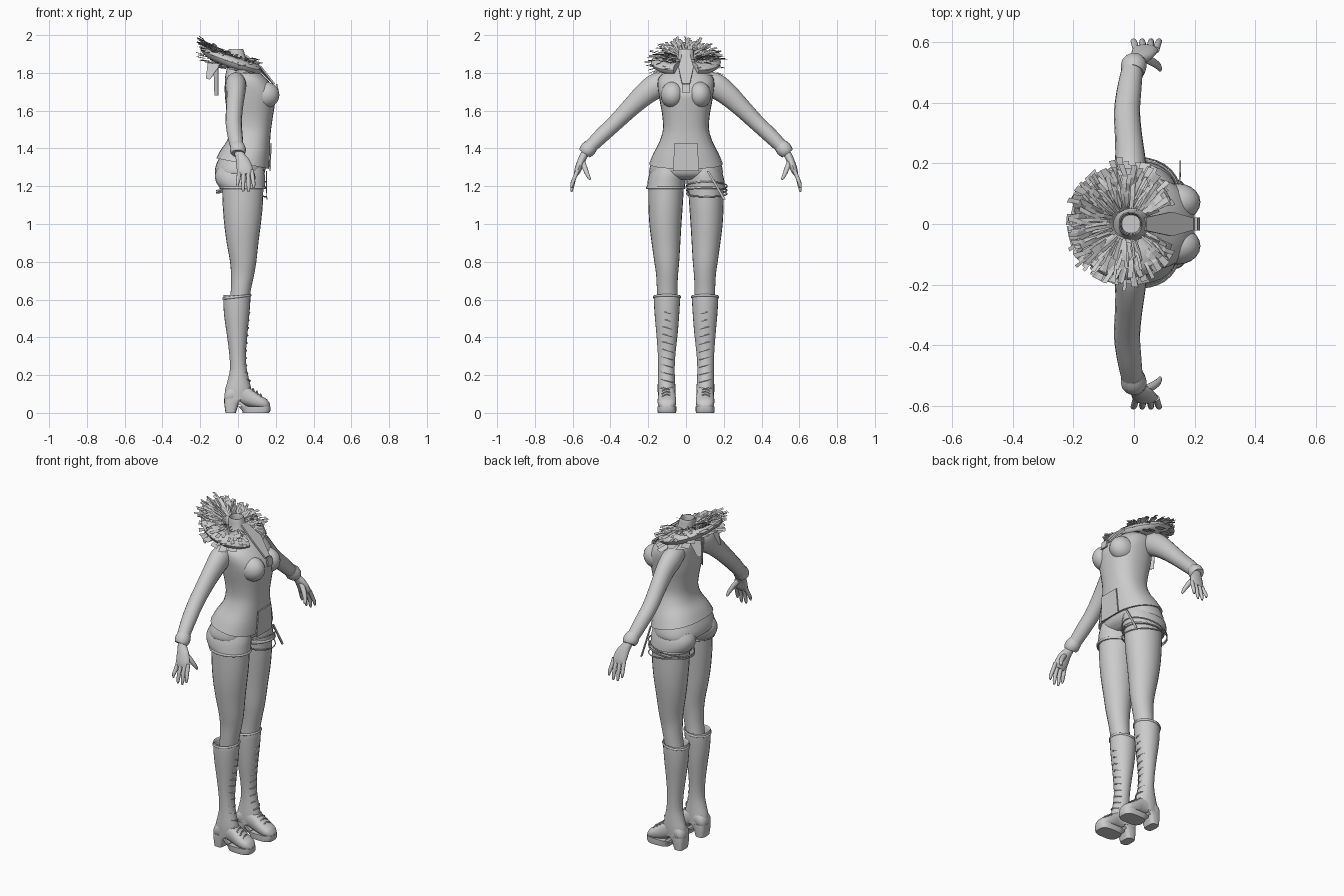
import bpy, bmesh, math, random
from mathutils import Vector as V

if "Cube" in bpy.data.objects:
    bpy.data.objects.remove(bpy.data.objects["Cube"])
random.seed(4)
GREY = bpy.data.materials.new("plain grey")
GREY.diffuse_color = (0.6, 0.6, 0.6, 1)
GREY.use_nodes = True
GREY.node_tree.nodes["Principled BSDF"].inputs["Base Color"].default_value = GREY.diffuse_color


def finish(name, bm, mirror=False, smooth=True):
    bmesh.ops.recalc_face_normals(bm, faces=bm.faces)
    me = bpy.data.meshes.new(name)
    bm.to_mesh(me)
    bm.free()
    ob = bpy.data.objects.new(name, me)
    bpy.context.collection.objects.link(ob)
    me.materials.append(GREY)
    if mirror:
        ob.modifiers.new("mirror", 'MIRROR').use_axis = (False, True, False)
    if smooth:
        bpy.ops.object.select_all(action='DESELECT')
        bpy.context.view_layer.objects.active = ob
        ob.select_set(True)
        bpy.ops.object.shade_smooth_by_angle(angle=math.radians(45))
    return ob


def spline(rows, sub):
    """Catmull-Rom resampling of rows of numbers."""
    out = []
    for i in range(len(rows) - 1):
        a, b, c, d = rows[max(i-1, 0)], rows[i], rows[i+1], rows[min(i+2, len(rows)-1)]
        for k in range(sub):
            t = k / sub
            out.append([0.5*(2*q + (r-p)*t + (2*p-5*q+4*r-s)*t*t + (3*q-p-3*r+s)*t**3)
                        for p, q, r, s in zip(a, b, c, d)])
    return out + [list(rows[-1])]


def skin(bm, rings, closed=False, caps=True):
    vs = [[bm.verts.new(p) for p in r] for r in rings]
    n = len(vs[0])
    for a, b in zip(vs, vs[1:] + (vs[:1] if closed else [])):
        for j in range(n):
            bm.faces.new((a[j], a[(j+1) % n], b[(j+1) % n], b[j]))
    if caps and not closed:
        bm.faces.new(vs[0])
        bm.faces.new(vs[-1])


def column(name, rows, n=24, sub=3, tilt=0, power=1.0, mirror=False, caps=True):
    """Upright loft; rows are z, x0, x1, y0, y1. The tilt fades out upward."""
    rings = []
    for z, x0, x1, y0, y1 in spline(rows, sub):
        f = tilt * max(0, 1 - (z - rows[0][0]) / 0.15)
        ring = []
        for j in range(n):
            c, s = math.cos(2*math.pi*j/n), math.sin(2*math.pi*j/n)
            x = (x0+x1)/2 + (x1-x0)/2 * math.copysign(abs(c)**power, c)
            y = (y0+y1)/2 + (y1-y0)/2 * math.copysign(abs(s)**power, s)
            ring.append((x, y, z + f*x))
        rings.append(ring)
    bm = bmesh.new()
    skin(bm, rings, caps=caps)
    return finish(name, bm, mirror)


def limb(name, rows, n=16, sub=3, closed=False, mirror=True):
    """Tube along a path; rows are x, y, z, radius in x, radius across."""
    rows = rows if closed else spline(rows, sub)
    pts = [V(r[:3]) for r in rows]
    rings = []
    for i, r in enumerate(rows):
        a, b = pts[i-1] if i or closed else pts[0], pts[(i+1) % len(pts)] if closed else pts[min(i+1, len(pts)-1)]
        t = (b - a).normalized()
        ref = V((0, 0, 1)) if closed else V((1, 0, 0))
        u = (ref - t*ref.dot(t)).normalized()
        w = t.cross(u)
        rings.append([pts[i] + u*r[3]*math.cos(2*math.pi*j/n) + w*r[4]*math.sin(2*math.pi*j/n) for j in range(n)])
    bm = bmesh.new()
    skin(bm, rings, closed)
    return finish(name, bm, mirror)


def hoop(name, c, rx, ry, slope, r, mirror=True, n=28):
    """Tilted band round a limb."""
    rows = []
    for i in range(n):
        a = 2*math.pi*i/n
        x, y = rx*math.cos(a), ry*math.sin(a)
        rows.append((c[0]+x, c[1]+y, c[2]+slope*x, r, r*0.7))
    return limb(name, rows, 8, closed=True, mirror=mirror)


def plate(name, outline, depth, mirror=False):
    """Thin panel from a 3D outline."""
    bm = bmesh.new()
    f = bm.faces.new([bm.verts.new(p) for p in outline])
    g = bmesh.ops.extrude_face_region(bm, geom=[f])
    bmesh.ops.translate(bm, vec=depth, verts=[v for v in g["geom"] if isinstance(v, bmesh.types.BMVert)])
    return finish(name, bm, mirror, False)


# Jacket body with the neck, hollow at the top
column("jacket", [
    (1.325, -.115, .165, -.195, .195), (1.38, -.092, .168, -.172, .172), (1.44, -.058, .17, -.14, .14),
    (1.50, -.045, .175, -.122, .122), (1.57, -.052, .185, -.125, .125), (1.64, -.065, .196, -.137, .137),
    (1.69, -.07, .2, -.145, .145), (1.74, -.07, .175, -.15, .15), (1.78, -.068, .14, -.14, .14),
    (1.82, -.06, .095, -.09, .09), (1.86, -.05, .05, -.05, .05), (1.92, -.05, .03, -.04, .04),
    (1.92, -.044, .024, -.034, .034), (1.86, -.04, .02, -.03, .03)], n=32, tilt=-.2, power=.85)

# Bust
bm = bmesh.new()
bmesh.ops.create_uvsphere(bm, u_segments=20, v_segments=12, radius=1)
for v in bm.verts:
    v.co = (.143 + .076*v.co.x, .072 + .062*v.co.y, 1.683 + .07*v.co.z)
finish("bust", bm, True)

# Front panel, side seams of the panel and zip pull
plate("front_panel", [(.166, -.07, 1.28), (.166, .07, 1.28), (.171, .06, 1.43), (.171, -.06, 1.43)], (.007, 0, 0))
plate("zip_pull", [(.208, -.022, 1.695), (.208, .022, 1.695), (.2, .022, 1.74), (.2, -.022, 1.74)], (.009, 0, 0))
plate("throat_flap", [(.035, -.022, 1.89), (.035, .022, 1.89), (.12, .04, 1.825), (.19, .02, 1.735),
                      (.19, -.02, 1.735), (.12, -.04, 1.825)], (.006, 0, .008))

# Shorts
column("shorts_seat", [(1.235, -.07, .1, -.14, .14), (1.26, -.118, .135, -.19, .19), (1.30, -.12, .148, -.192, .192),
                       (1.35, -.1, .155, -.175, .175)], n=32, power=.85)
column("shorts_leg", [(1.187, -.092, .142, .008, .206), (1.22, -.115, .142, .003, .204),
                      (1.26, -.122, .142, .0, .196), (1.3, -.105, .135, .01, .18)], mirror=True)
hoop("shorts_hem", (.025, .107, 1.192), .119, .1, 0, .007)
for i, (z, sl) in enumerate([(1.2, .18), (1.178, .1), (1.16, -.12)]):
    hoop(f"thigh_strap_{i+1}", (.018, .11, z), .132, .108, sl, .004, mirror=False)
plate("strap_tail", [(.148, .11, 1.28), (.148, .122, 1.28), (.15, .21, 1.13), (.15, .195, 1.13)], (.005, 0, 0))

# Legs
column("leg", [(.56, -.05, .055, .045, .15), (.65, -.038, .068, .046, .154), (.73, -.037, .085, .042, .158),
               (.8, -.042, .097, .036, .168), (.9, -.06, .108, .03, .182), (1.0, -.073, .121, .024, .194),
               (1.1, -.081, .131, .017, .199), (1.22, -.085, .135, .01, .2)], mirror=True)

# Boots: shaft, rim, foot, sole, heel and laces
column("boot_shaft", [(.07, -.07, .06, .055, .147), (.12, -.069, .07, .055, .15), (.17, -.055, .06, .058, .149),
                      (.23, -.043, .047, .06, .147), (.31, -.046, .042, .056, .149), (.42, -.06, .05, .044, .157),
                      (.52, -.074, .06, .036, .166), (.615, -.078, .066, .031, .171),
                      (.615, -.07, .058, .039, .163), (.56, -.06, .05, .045, .155)], mirror=True)
hoop("boot_rim", (-.006, .101, .614), .073, .071, .12, .006)
foot = []
for x, z0, z1, h in spline([(-.072, .06, .1, .025), (-.055, .05, .13, .045), (0, .05, .165, .046), (.05, .035, .145, .045),
                            (.09, .025, .113, .049), (.13, .02, .086, .048), (.155, .02, .07, .038), (.17, .025, .045, .018)], 3):
    foot.append([(x, .101 + h*math.cos(2*math.pi*j/20),
                  (z0+z1)/2 + (z1-z0)/2*math.copysign(abs(math.sin(2*math.pi*j/20))**.75, math.sin(2*math.pi*j/20)))
                 for j in range(20)])
bm = bmesh.new()
skin(bm, foot)
finish("boot_foot", bm, True)
column("boot_sole", [(0, .025, .165, .053, .149), (.012, .022, .172, .051, .151), (.035, .0, .172, .051, .151)],
       sub=1, power=.65, mirror=True)
column("boot_heel", [(0, -.066, -.012, .06, .142), (.05, -.073, .005, .055, .147), (.075, -.073, .03, .055, .147)],
       sub=1, power=.6, mirror=True)
plate("boot_shank", [(-.02, .065, .065), (-.02, .137, .065), (.04, .142, .02), (.04, .06, .02)], (0, 0, .02), True)
for i in range(10):
    z = .17 + i*.04
    x = (.064, .05, .045, .043, .044, .047, .051, .054, .057, .061)[i]
    limb(f"boot_lace_{i+1}", [(x-.014, .07, z-.008, .003, .003), (x+.001, .1, z, .004, .004),
                              (x-.014, .132, z+.008, .003, .003)], 6, 2)
for i in range(4):
    x, z = .06 + i*.02, .142 - i*.0145
    limb(f"instep_lace_{i+1}", [(x-.008, .075, z-.012, .004, .004), (x, .101, z+.001, .004, .004),
                                (x+.004, .128, z-.012, .004, .004)], 6, 2)

# Sleeves and cuffs
limb("sleeve", [(-.012, .09, 1.755, .045, .05), (-.012, .15, 1.735, .056, .066), (-.012, .215, 1.69, .05, .06),
                (-.018, .29, 1.62, .045, .05), (-.023, .37, 1.54, .043, .043), (-.015, .45, 1.465, .04, .04),
                (-.004, .52, 1.395, .034, .034)])
limb("cuff", [(-.005, .5, 1.415, .037, .037), (-.002, .515, 1.4, .042, .042), (0, .528, 1.385, .042, .04),
              (0, .537, 1.373, .034, .034)], sub=2)

# Hands
limb("palm", [(0, .525, 1.39, .024, .022), (.012, .542, 1.36, .027, .021), (.027, .558, 1.325, .038, .02),
              (.037, .573, 1.285, .042, .018), (.04, .582, 1.262, .036, .011)])
for i, (x, tip, z) in enumerate([(.007, -.002, 1.198), (.03, .027, 1.172), (.053, .056, 1.17), (.073, .083, 1.19)]):
    limb(f"finger_{i+1}", [(x, .573, 1.285, .011, .011), ((x+tip)/2, .592, 1.24, .011, .0105),
                           (tip, .603, z+.02, .0095, .009), (tip, .606, z, .005, .004)], 10, 2)
limb("thumb", [(.03, .55, 1.335, .014, .015), (.06, .535, 1.295, .014, .014), (.08, .52, 1.258, .011, .011),
               (.086, .508, 1.235, .006, .006)], 10, 2)


# Hood collar, tilted forward and open at the throat
def hood_point(a, t, up=0):
    """Angle from the front, 0 at the neck to 1 at the rim, height above the hood plane."""
    R = .045 + t * (.135 + .013*math.sin(a)**2 - .01*math.cos(a))
    x, y = -.022 + R*math.cos(a), R*math.sin(a)*1.02
    return V((x, y, 1.862 - .33*x - .02*abs(math.sin(a))*t + up))


rings = []
for i in range(37):
    a = .42 + (2*math.pi - .84)*i/36
    th = .028 + .008*abs(math.sin(a))
    rings.append([hood_point(a, .46 + .46*math.cos(2*math.pi*j/14), th*math.sin(2*math.pi*j/14)
                             - .01 + .012*math.cos(2*math.pi*j/14)) for j in range(14)])
bm = bmesh.new()
skin(bm, rings)
finish("hood_collar", bm)


# Fur strips, each a folded ribbon reaching outward
def fur(name, count, start, length, width, lift, low, high):
    bm = bmesh.new()
    for i in range(count):
        a = low + (high-low)*(i + random.random()*.8)/count
        t0, ln = random.uniform(*start), random.uniform(*length)
        w, up = random.uniform(*width), random.uniform(*lift)
        twist = random.uniform(-.12, .12)
        tilt = random.uniform(-.008, .008)
        rows = []
        for k in range(3):
            p = hood_point(a + twist*k/2, t0 + ln*k/2, up*(.45 + .55*math.sin(k*.9)))
            side = V((-math.sin(a), math.cos(a), 0)) * w * (.7 + .15*k)
            rows.append([bm.verts.new(p + side*s + V((0, 0, tilt*s))) for s in (-.5, .5)])
        for p, q in zip(rows, rows[1:]):
            bm.faces.new((p[0], p[1], q[1], q[0]))
    finish(name, bm, smooth=False)


fur("fur_inner", 46, (.02, .15), (.4, .65), (.008, .016), (.028, .045), .4, 5.88)
fur("fur_middle", 60, (.25, .45), (.4, .6), (.010, .02), (.025, .055), .42, 5.86)
fur("fur_outer", 56, (.5, .65), (.35, .52), (.012, .024), (.0, .05), .5, 5.78)
fur("fur_back_tips", 24, (.55, .7), (.3, .5), (.01, .02), (.03, .065), 2.2, 4.1)
fur("fur_under", 22, (.4, .5), (.5, .64), (.035, .055), (-.055, -.02), .8, 5.48)

# Ragged tails hanging behind
plate("hood_tail_1", [(-.13, .02, 1.83), (-.105, .0, 1.83), (-.105, .0, 1.68), (-.125, .02, 1.68)], (.003, .003, 0))
for s in (-1, 1):
    plate("hood_tail_left" if s > 0 else "hood_tail_right",
          [(-.16, .08*s, 1.86), (-.09, .1*s, 1.85), (-.15, .1*s, 1.765), (-.17, .09*s, 1.77)], (.002, .003, 0))
